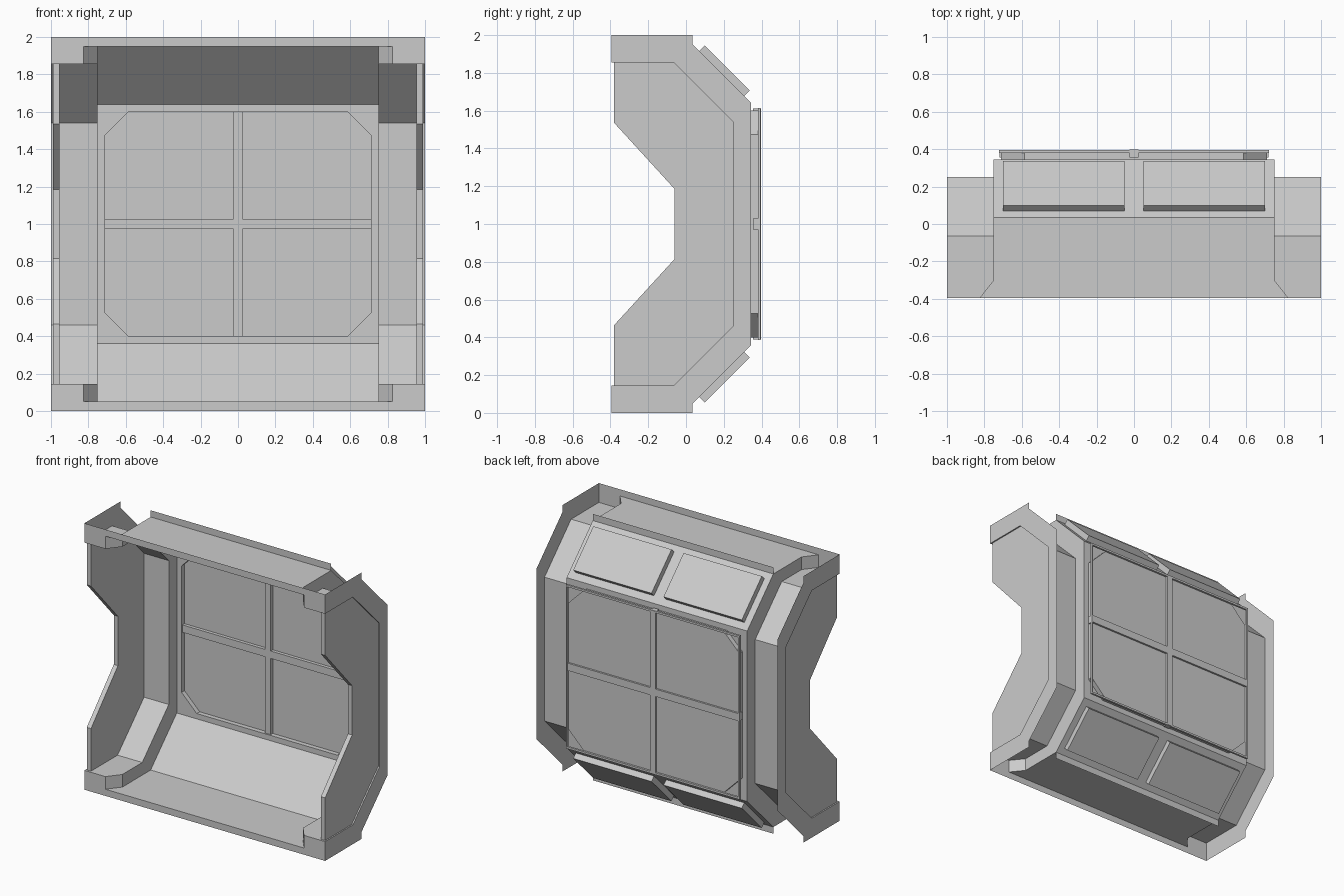
import bpy, bmesh

cube = bpy.data.objects.get("Cube")
if cube:
    bpy.data.objects.remove(cube, do_unlink=True)

# One plain grey for everything
grey = bpy.data.materials.new("plain_grey")
grey.use_nodes = True
COLOR = (0.6, 0.6, 0.6, 1)
grey.diffuse_color = COLOR
grey.node_tree.nodes["Principled BSDF"].inputs["Base Color"].default_value = COLOR


def finish(name, bm):
    """Weld one quadrant, then mirror it left/right and up/down."""
    bmesh.ops.remove_doubles(bm, verts=bm.verts, dist=0.0005)
    bmesh.ops.recalc_face_normals(bm, faces=bm.faces)
    mesh = bpy.data.meshes.new(name)
    bm.to_mesh(mesh)
    bm.free()
    mesh.materials.append(grey)
    obj = bpy.data.objects.new(name, mesh)
    obj.location.z = 1
    bpy.context.collection.objects.link(obj)
    mirror = obj.modifiers.new("quadrants", 'MIRROR')
    mirror.use_axis = (True, False, True)
    return obj


def place(axis, at, a, b):
    return {'x': (at, a, b), 'y': (a, at, b), 'z': (a, b, at)}[axis]


def flat(bm, axis, at, points):
    """Flat sheet perpendicular to an axis."""
    bm.faces.new([bm.verts.new(place(axis, at, a, b)) for a, b in points])


def sweep(bm, axis, start, end, points, closed=False):
    """Strip of quads along a profile, extruded from start to end."""
    pairs = list(zip(points, points[1:] + points[:1]))
    for p, q in pairs if closed else pairs[:-1]:
        corners = [place(axis, start, *p), place(axis, start, *q),
                   place(axis, end, *q), place(axis, end, *p)]
        # Leave out faces lying on a mirror plane
        if any(all(abs(c[i]) < 1e-5 for c in corners) for i in (0, 2)):
            continue
        bm.faces.new([bm.verts.new(c) for c in corners])


def prism(name, axis, start, end, points):
    bm = bmesh.new()
    sweep(bm, axis, start, end, points, closed=True)
    for at in (start, end):
        if axis == 'y' or abs(at) > 1e-5:
            flat(bm, axis, at, points)
    return finish(name, bm)


# Shared dimensions, heights measured from the middle
FRONT, CHAMFER = -0.395, -0.30
MID, WIDE, END = 0.75, 0.825, 1.0
bay = [(0.035, 0.95), (0.345, 0.64), (0.345, 0)]
side = [(-0.065, 0.855), (0.25, 0.54), (0.25, 0)]
BAY_Z, SIDE_Z = 0.95, 0.855
octagon = [(0, 0.6), (0.585, 0.6), (0.71, 0.475), (0.71, 0)]

# Deep central bay with an eight-sided window opening
bm = bmesh.new()
flat(bm, 'z', BAY_Z, [(0, FRONT), (WIDE, FRONT), (MID, CHAMFER), (MID, 0.035), (0, 0.035)])
sweep(bm, 'x', 0, MID, bay[:2])
flat(bm, 'y', 0.345, [(0, 0.64), (MID, 0.64), (MID, 0)] + octagon[::-1])
finish("central_bay", bm)

# Shallow bays at both sides
bm = bmesh.new()
flat(bm, 'z', SIDE_Z, [(WIDE, FRONT), (END, FRONT), (END, -0.065), (MID, -0.065), (MID, CHAMFER)])
sweep(bm, 'x', MID, END, side)
finish("side_bay", bm)

# Step between the bays, with its angled front corner
bm = bmesh.new()
flat(bm, 'x', MID, [(CHAMFER, BAY_Z)] + bay + side[::-1] + [(CHAMFER, SIDE_Z)])
sweep(bm, 'z', SIDE_Z, BAY_Z, [(MID, CHAMFER), (WIDE, FRONT)])
finish("bay_step", bm)

# Outer flanges: ends, front border and rear lip
bm = bmesh.new()
flat(bm, 'x', END, [(FRONT, 1), (0.035, 1)] + bay + side[::-1] + [(FRONT, SIDE_Z)])
finish("end_flange", bm)

bm = bmesh.new()
flat(bm, 'y', FRONT, [(0, 1), (END, 1), (END, SIDE_Z), (WIDE, SIDE_Z), (WIDE, BAY_Z), (0, BAY_Z)])
finish("front_border", bm)

bm = bmesh.new()
flat(bm, 'y', 0.035, [(0, 1), (MID, 1), (MID, BAY_Z), (0, BAY_Z)])
finish("rear_lip", bm)

# Notched end walls
prism("end_wall", 'x', 0.955, 0.99,
      [(-0.38, 0.855)] + side + [(-0.06, 0), (-0.06, 0.185), (-0.38, 0.535)])

# Window: surround, pane, square rim and crossing bars
bm = bmesh.new()
sweep(bm, 'y', 0.345, 0.38, octagon)
finish("window_surround", bm)

bm = bmesh.new()
flat(bm, 'y', 0.38, octagon + [(0, 0)])
finish("window_pane", bm)

prism("window_rim", 'y', 0.38, 0.395,
      [(0, 0.615), (0.722, 0.615), (0.722, 0), (0.71, 0), (0.71, 0.6), (0, 0.6)])
prism("upright_bar", 'y', 0.355, 0.397, [(0, 0), (0.023, 0), (0.023, 0.612), (0, 0.612)])
prism("cross_bar", 'y', 0.355, 0.394, [(0, 0), (0.718, 0), (0.718, 0.028), (0, 0.028)])

# Raised plates on the sloping faces
prism("slope_plate", 'x', 0.05, 0.70,
      [(0.07, 0.915), (0.10, 0.945), (0.338, 0.707), (0.308, 0.677)])
